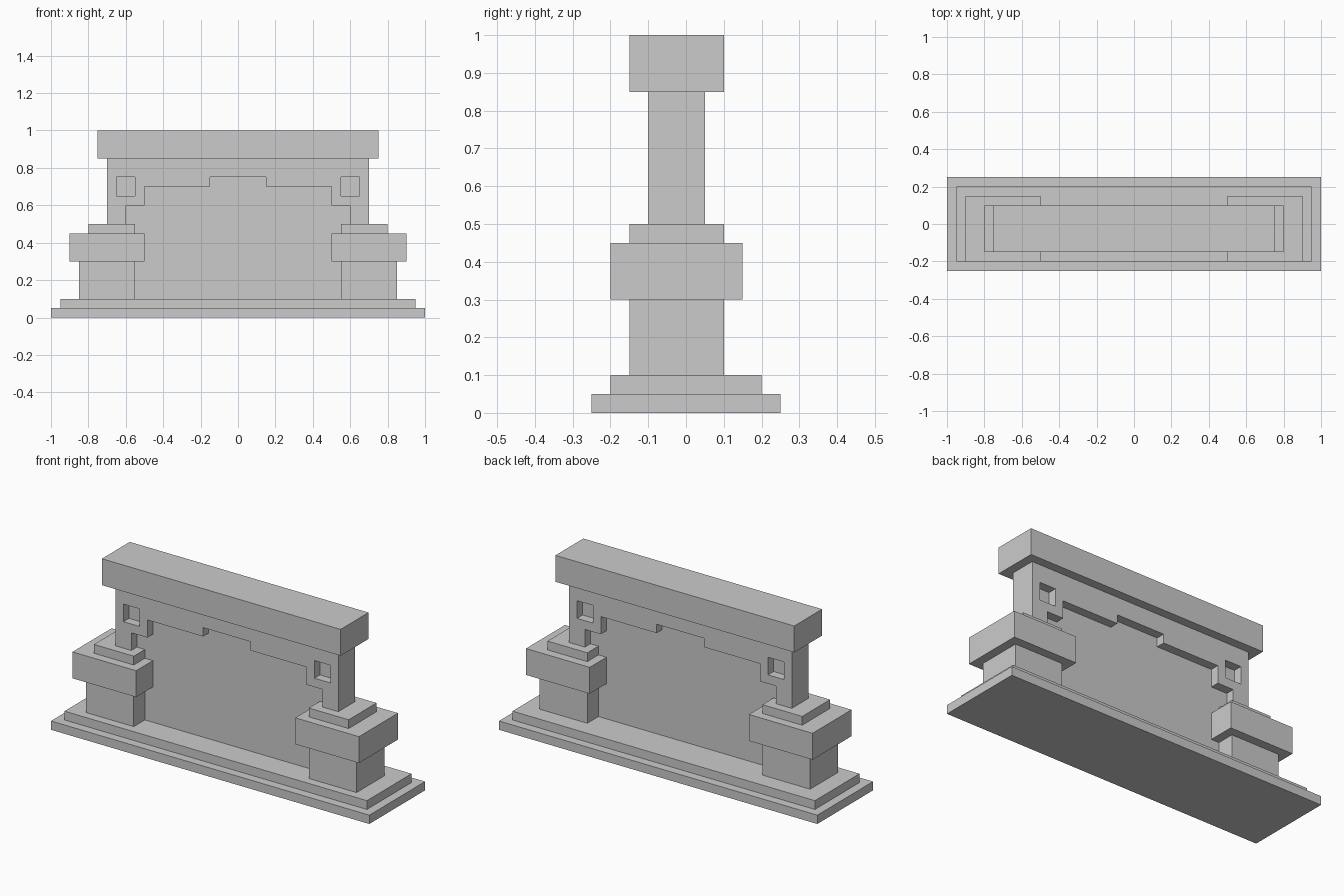
import bpy
from math import pi

if "Cube" in bpy.data.objects:
    bpy.data.objects.remove(bpy.data.objects["Cube"])


def box(name, x, y, z):
    """Axis-aligned box from (min, max) ranges."""
    bpy.ops.mesh.primitive_cube_add(size=1, location=[(a + b) / 2 for a, b in (x, y, z)])
    ob = bpy.context.object
    ob.name = name
    ob.scale = [b - a for a, b in (x, y, z)]
    bpy.ops.object.transform_apply(location=False, rotation=False, scale=True)
    return ob


# Stepped base
box("base_lower_step", (-1, 1), (-0.25, 0.25), (0, 0.05))
box("base_upper_step", (-0.95, 0.95), (-0.2, 0.2), (0.05, 0.1))

# Side pillars, right side mirrored to the left
for name, x, y, z in (
    ("pillar_shaft", (0.55, 0.85), (-0.15, 0.1), (0.1, 0.3)),
    ("pillar_block", (0.5, 0.9), (-0.2, 0.15), (0.3, 0.45)),
    ("pillar_cap", (0.55, 0.8), (-0.15, 0.1), (0.45, 0.5)),
):
    box(name + "_right", x, y, z)
    box(name + "_left", (-x[1], -x[0]), y, z)

# Recessed panel filling the opening and the square windows
box("recessed_panel", (-0.68, 0.68), (-0.05, 0.0), (0.1, 0.8))

# Top beam
box("top_beam", (-0.75, 0.75), (-0.15, 0.1), (0.85, 1.0))

# Stepped arch frame with two square holes, extruded from a profile
half = [(0.15, 0.75), (0.15, 0.7), (0.5, 0.7), (0.5, 0.6),
        (0.6, 0.6), (0.6, 0.5), (0.7, 0.5), (0.7, 0.85)]
outline = half + [(-x, z) for x, z in reversed(half)]
hole = [(0.55, 0.65), (0.65, 0.65), (0.65, 0.75), (0.55, 0.75)]
curve = bpy.data.curves.new("arch_frame", 'CURVE')
curve.dimensions = '2D'
curve.fill_mode = 'BOTH'
curve.extrude = 0.075
for loop in (outline, hole, [(-x, z) for x, z in hole]):
    spline = curve.splines.new('POLY')
    spline.points.add(len(loop) - 1)
    for point, (x, z) in zip(spline.points, loop):
        point.co = (x, z, 0, 1)
    spline.use_cyclic_u = True
frame = bpy.data.objects.new("arch_frame", curve)
bpy.context.collection.objects.link(frame)
frame.rotation_euler.x = pi / 2
frame.location.y = -0.025
bpy.ops.object.select_all(action='DESELECT')
frame.select_set(True)
bpy.context.view_layer.objects.active = frame
bpy.ops.object.convert(target='MESH')
bpy.ops.object.shade_flat()
